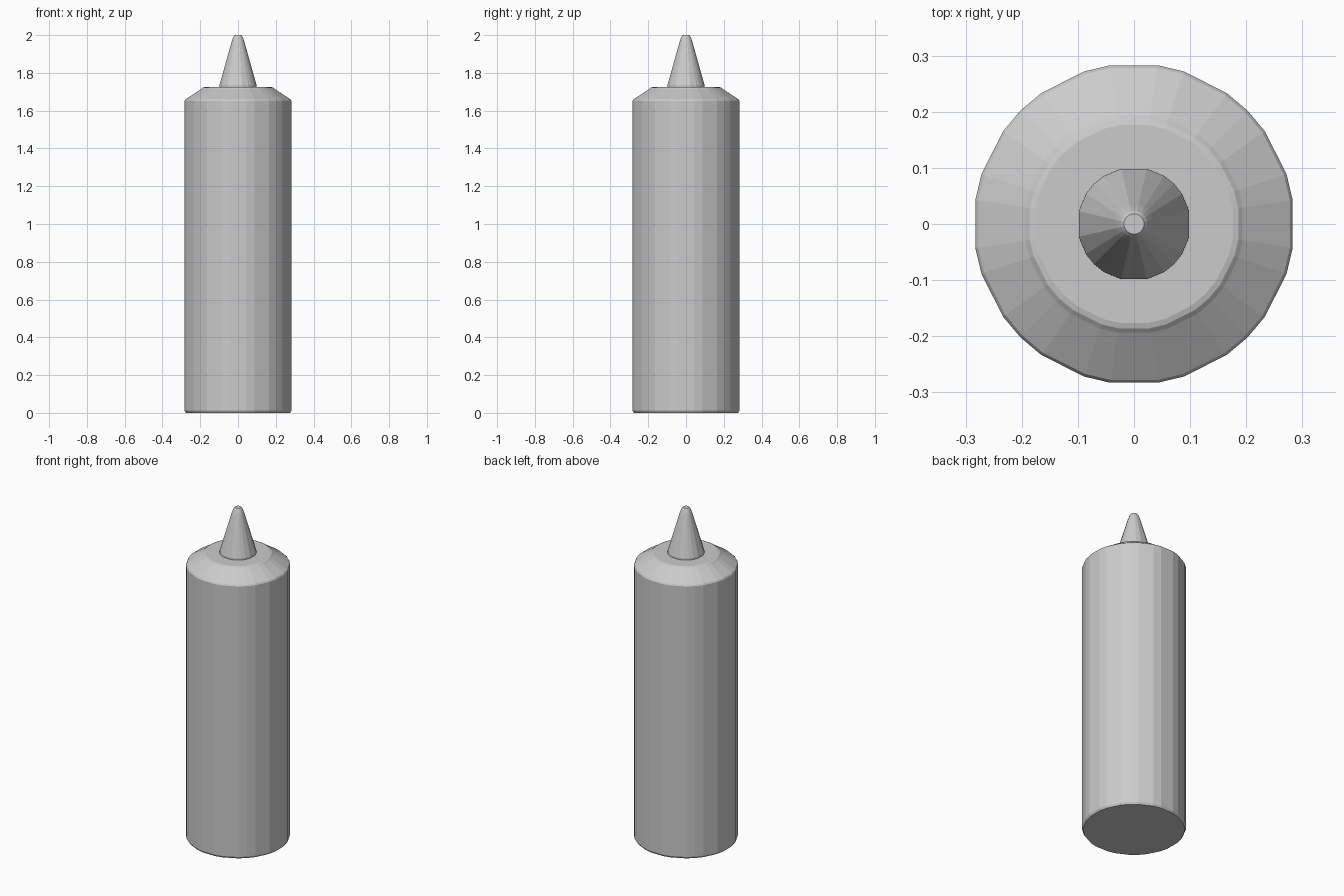
import bpy, bmesh
from math import radians, sin, cos

cube = bpy.data.objects.get("Cube")
if cube:
    bpy.data.objects.remove(cube, do_unlink=True)

# One plain grey plastic
grey = bpy.data.materials.new("grey_plastic")
grey.use_nodes = True
colour = (0.6, 0.6, 0.6, 1)
grey.diffuse_color = colour
grey.node_tree.nodes["Principled BSDF"].inputs["Base Color"].default_value = colour


def ring_angles(quarter):
    """Repeat the uneven facet angles of one quarter around the full circle."""
    return [radians(a + 90 * q) for q in range(4) for a in quarter]


def lathe(name, profile, quarter):
    """Closed faceted solid from (radius, height) rings."""
    angles = ring_angles(quarter)
    n = len(angles)
    bm = bmesh.new()
    rings = [[bm.verts.new((r * cos(a), r * sin(a), z)) for a in angles]
             for r, z in profile]
    for low, high in zip(rings, rings[1:]):
        for i in range(n):
            j = (i + 1) % n
            bm.faces.new((low[i], low[j], high[j], high[i]))
    bm.faces.new(rings[0][::-1])
    bm.faces.new(rings[-1])
    mesh = bpy.data.meshes.new(name)
    bm.to_mesh(mesh)
    bm.free()
    mesh.materials.append(grey)
    obj = bpy.data.objects.new(name, mesh)
    bpy.context.collection.objects.link(obj)
    return obj


# Bottle body with a chamfered foot and sloping shoulder
lathe("bottle_body",
      [(0.279, 0), (0.286, 0.012), (0.286, 1.652), (0.281, 1.66),
       (0.196, 1.715), (0.188, 1.722), (0.178, 1.725)],
      (8.6, 18, 35.3, 45, 54.7, 72, 81.4))

# Tapered nozzle with a rounded tip
lathe("nozzle",
      [(0.101, 1.72), (0.101, 1.735), (0.036, 1.96), (0.031, 1.975),
       (0.024, 1.992), (0.018, 2.0)],
      (13, 32, 45, 58, 77))
